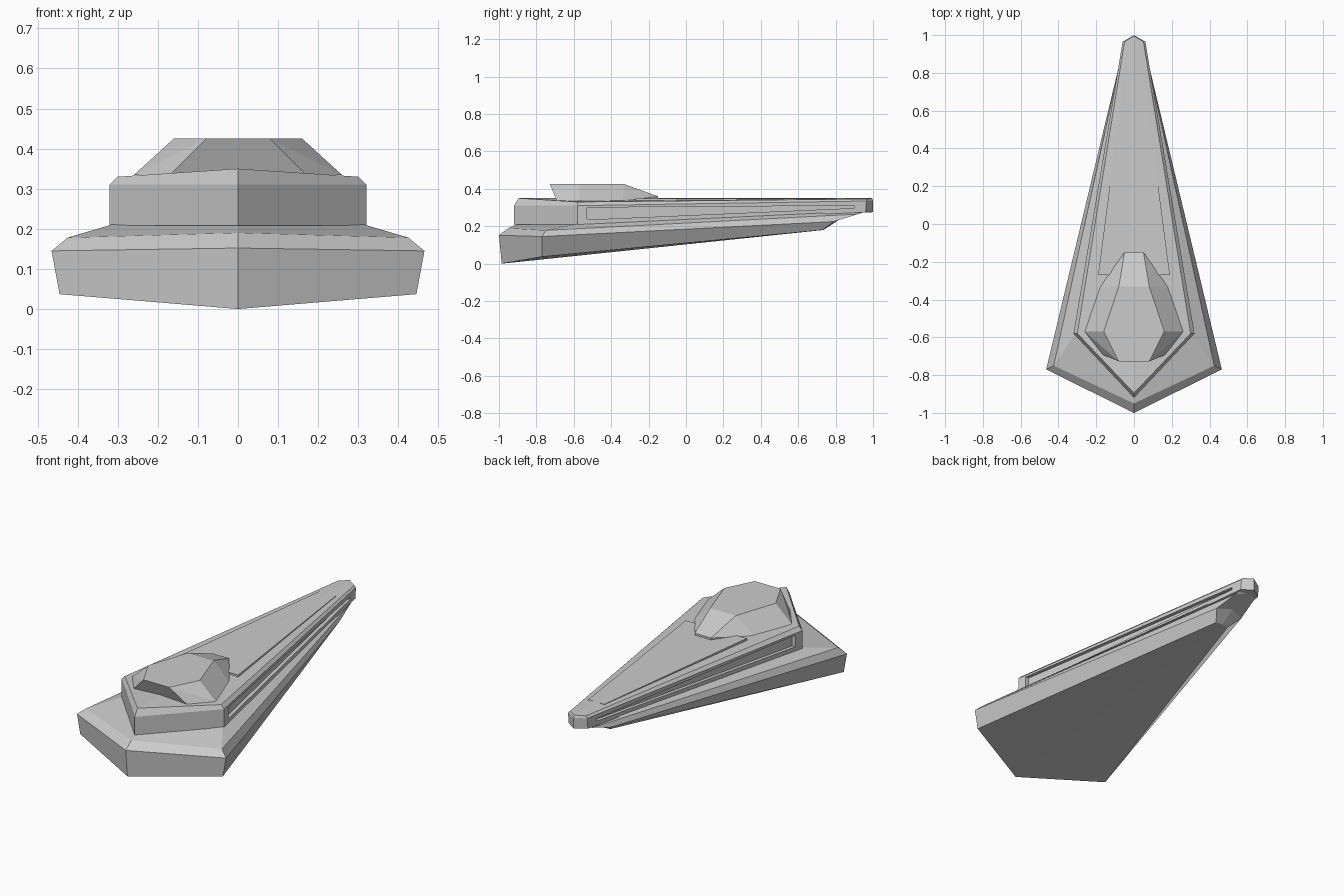
import bpy, bmesh

if "Cube" in bpy.data.objects:
    bpy.data.objects.remove(bpy.data.objects["Cube"])


def finish(bm, name):
    bmesh.ops.remove_doubles(bm, verts=bm.verts, dist=0.0005)
    bmesh.ops.recalc_face_normals(bm, faces=bm.faces)
    mesh = bpy.data.meshes.new(name)
    bm.to_mesh(mesh)
    bm.free()
    ob = bpy.data.objects.new(name, mesh)
    bpy.context.collection.objects.link(ob)
    return ob


def mirrored_loft(name, levels):
    """Join stacked half outlines (rear centre to front centre), on both sides of x = 0."""
    bm = bmesh.new()
    for s in (1, -1):
        rings = [[bm.verts.new((s * x, y, z)) for x, y, z in lv] for lv in levels]
        for a, b in zip(rings, rings[1:]):
            for i in range(len(a) - 1):
                bm.faces.new((a[i], a[i + 1], b[i + 1], b[i]))
        bm.faces.new(rings[0])
        bm.faces.new(rings[-1])
    return finish(bm, name)


def hull(name, pts):
    """Convex solid around a few points."""
    bm = bmesh.new()
    vs = [bm.verts.new(p) for p in pts]
    res = bmesh.ops.convex_hull(bm, input=vs)
    junk = {v for v in res["geom_interior"] + res["geom_unused"]
            if isinstance(v, bmesh.types.BMVert)}
    bmesh.ops.delete(bm, geom=list(junk), context='VERTS')
    bmesh.ops.dissolve_limit(bm, angle_limit=0.01, verts=bm.verts, edges=bm.edges)
    return finish(bm, name)


# Lower hull: long wedge with a pointed stern and chamfered upper rim
mirrored_loft("lower_hull", [
    [(0, -.985, 0), (.445, -.77, .037), (.04, .73, .18), (0, .735, .18)],
    [(0, -1, .152), (.465, -.77, .145), (.085, .79, .225), (0, .82, .235)],
    [(0, -.95, .19), (.425, -.75, .178), (.06, .92, .265), (0, .95, .275)],
    [(0, -.90, .212), (.31, -.58, .212), (.05, .95, .285), (0, .97, .285)],
])

# Upper hull: narrower wedge reaching to the bow
upper = mirrored_loft("upper_hull", [
    [(0, -.92, .208), (.32, -.58, .208), (.06, .96, .275), (0, 1, .275)],
    [(0, -.92, .31), (.32, -.58, .31), (.06, .965, .335), (0, 1, .335)],
    [(0, -.895, .35), (.30, -.58, .33), (.05, .965, .346), (0, .995, .35)],
])


# Long tapered slots along both sides of the upper hull
def side_x(y):
    return .32 - .26 * (y + .58) / 1.545


for s, side in ((1, "right"), (-1, "left")):
    pts = [(s * (side_x(y) + d), y, z)
           for y, z0, z1 in ((-.53, .235, .30), (.90, .297, .31))
           for z in (z0, z1) for d in (-.02, .03)]
    cutter = hull("slot_cutter_" + side, pts)
    cutter.hide_render = True
    cutter.hide_set(True)
    mod = upper.modifiers.new("slot_" + side, 'BOOLEAN')
    mod.operation = 'DIFFERENCE'
    mod.solver = 'EXACT'
    mod.object = cutter

# Raised tapered panel along the deck
hull("deck_panel", [(s * x, y, z) for s in (1, -1)
                    for x, y in ((.19, -.27), (.05, .80)) for z in (.33, .349)])

# Faceted superstructure
base = [(.26, -.57, .334), (.17, -.69, .334), (.185, -.34, .334),
        (.05, -.15, .334), (.05, -.15, .36)]
roof = [(.16, -.57, .425), (.08, -.728, .425), (.08, -.33, .425)]
hull("superstructure", [(s * x, y, z) for s in (1, -1) for x, y, z in base + roof])
